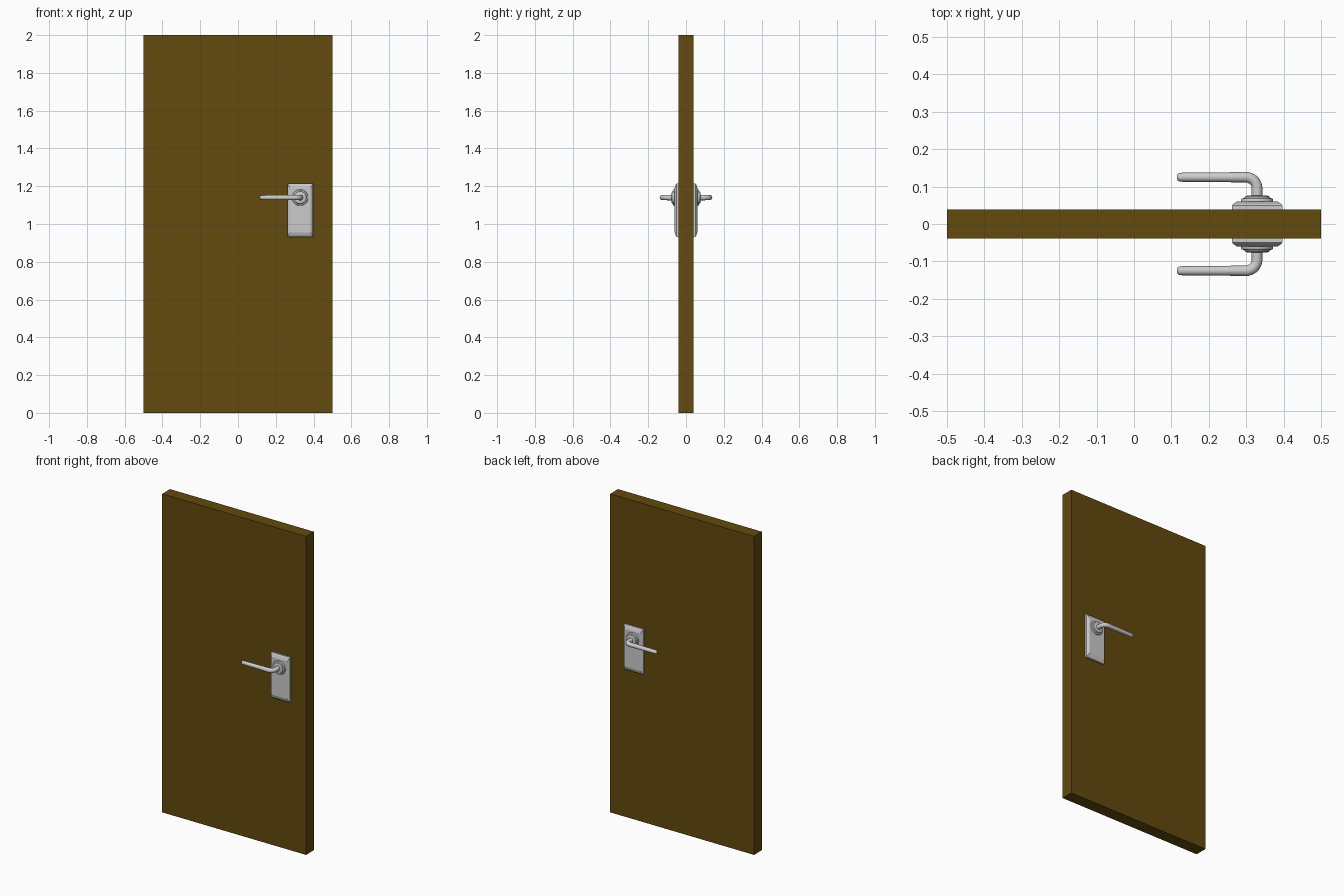
import bpy, bmesh, math

if "Cube" in bpy.data.objects:
    bpy.data.objects.remove(bpy.data.objects["Cube"])

CX, CZ = 0.329, 1.14  # handle axis


def finish(name, bm, color=None, angle=30):
    bmesh.ops.recalc_face_normals(bm, faces=bm.faces)
    me = bpy.data.meshes.new(name)
    bm.to_mesh(me)
    bm.free()
    ob = bpy.data.objects.new(name, me)
    bpy.context.collection.objects.link(ob)
    if color:
        mat = bpy.data.materials.new(name + "_material")
        mat.diffuse_color = color
        mat.use_nodes = True
        mat.node_tree.nodes["Principled BSDF"].inputs["Base Color"].default_value = mat.diffuse_color
        me.materials.append(mat)
    else:
        bpy.ops.object.select_all(action='DESELECT')
        bpy.context.view_layer.objects.active = ob
        ob.select_set(True)
        bpy.ops.object.shade_smooth_by_angle(angle=math.radians(angle))
    return ob


def skin(rings):
    """Join equal-sized closed rings and cap both ends."""
    bm = bmesh.new()
    loops = [[bm.verts.new(p) for p in ring] for ring in rings]
    n = len(loops[0])
    for a, b in zip(loops, loops[1:]):
        for i in range(n):
            j = (i + 1) % n
            bm.faces.new((a[i], a[j], b[j], b[i]))
    bm.faces.new(loops[0])
    bm.faces.new(loops[-1])
    return bm


def rect(x0, x1, z0, z1, y):
    return [(x0, y, z0), (x1, y, z0), (x1, y, z1), (x0, y, z1)]


def circle(r, y, n=40):
    return [(CX + r * math.cos(2 * math.pi * i / n), y,
             CZ + r * math.sin(2 * math.pi * i / n)) for i in range(n)]


def lever_rings(s, n=20):
    # path as (x, y, radius, direction angle): neck, quarter bend, grip, rounded tip
    path = [(CX, 0.07, 0.015, 0), (CX, 0.095, 0.0145, 0)]
    bend = 0.03
    for k in range(1, 9):
        a = k * math.pi / 16
        path.append((CX - bend + bend * math.cos(a), 0.095 + bend * math.sin(a), 0.0142, a))
    h = math.pi / 2
    path += [(0.25, 0.125, 0.0132, h), (0.13, 0.125, 0.0122, h), (0.121, 0.125, 0.0112, h),
             (0.117, 0.125, 0.009, h), (0.115, 0.125, 0.005, h)]
    rings = []
    for x, y, r, a in path:
        ring = []
        for i in range(n):
            t = 2 * math.pi * i / n
            u = r * math.cos(t)
            ring.append((x + u * math.cos(a), s * (y + u * math.sin(a)), CZ + r * math.sin(t)))
        rings.append(ring)
    return rings


# Door slab
finish("door_slab", skin([rect(-0.5, 0.5, 0, 2, -0.039), rect(-0.5, 0.5, 0, 2, 0.039)]),
       (0.125, 0.068, 0.004, 1))

for side, s in (("front", -1), ("back", 1)):
    # Bevelled backplate: (x inset, z inset, y)
    steps = [(0, 0, 0.03), (0, 0, 0.049), (0.004, 0.006, 0.054), (0.010, 0.018, 0.058), (0.013, 0.023, 0.060)]
    finish(side + "_backplate",
           skin([rect(0.262 + dx, 0.397 - dx, 0.932 + dz, 1.215 - dz, s * y) for dx, dz, y in steps]), angle=12)
    # Round rosette: (radius, y)
    prof = [(0.043, 0.055), (0.043, 0.064), (0.041, 0.068), (0.034, 0.070), (0.032, 0.074), (0.026, 0.076)]
    finish(side + "_rosette", skin([circle(r, s * y) for r, y in prof]))
    # Lever handle
    finish(side + "_lever", skin(lever_rings(s)), angle=50)
